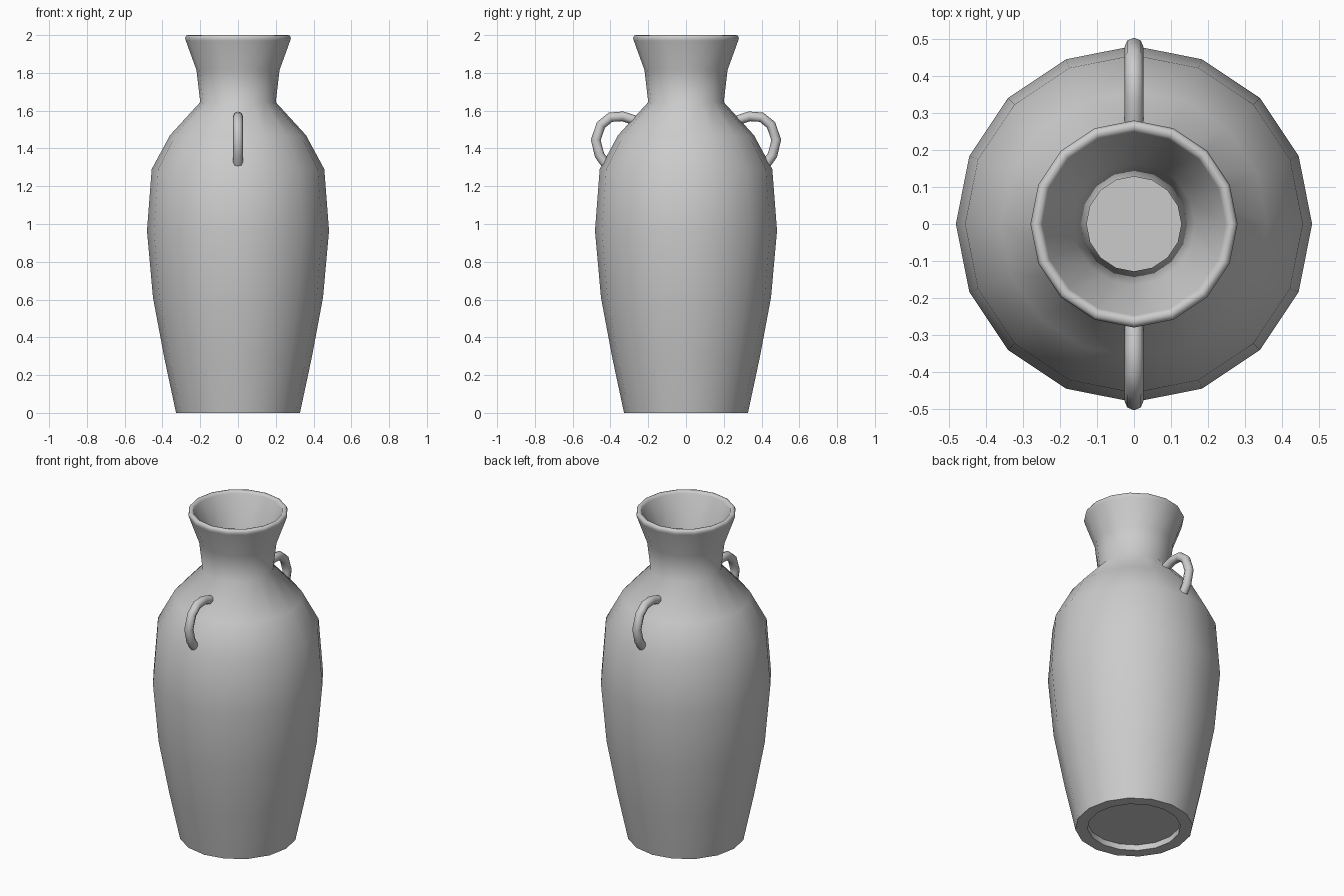
import bpy, bmesh, math

if "Cube" in bpy.data.objects:
    bpy.data.objects.remove(bpy.data.objects["Cube"])

SIDES = 16


def lathe(name, profile):
    """Revolve an (r, z) profile around z; r = 0 ends become poles."""
    bm = bmesh.new()
    rings = []
    for r, z in profile:
        if r == 0:
            rings.append([bm.verts.new((0, 0, z))] * SIDES)
        else:
            rings.append([bm.verts.new((r * math.cos(2 * math.pi * i / SIDES),
                                        r * math.sin(2 * math.pi * i / SIDES), z))
                          for i in range(SIDES)])
    for a, b in zip(rings, rings[1:]):
        for i in range(SIDES):
            j = (i + 1) % SIDES
            quad = list(dict.fromkeys((a[i], a[j], b[j], b[i])))
            bm.faces.new(quad)
    bmesh.ops.recalc_face_normals(bm, faces=bm.faces)
    mesh = bpy.data.meshes.new(name)
    bm.to_mesh(mesh)
    bm.free()
    ob = bpy.data.objects.new(name, mesh)
    bpy.context.collection.objects.link(ob)
    return ob


def smooth(ob, angle):
    bpy.ops.object.select_all(action='DESELECT')
    ob.select_set(True)
    bpy.context.view_layer.objects.active = ob
    bpy.ops.object.shade_smooth_by_angle(angle=math.radians(angle))


# Vase body: recessed foot, outer wall, rounded lip, then the hollow inside
foot = [(0, 0.035), (0.26, 0.035), (0.26, 0)]
outer = [(0.328, 0), (0.39, 0.29), (0.45, 0.61), (0.482, 0.965), (0.457, 1.29),
         (0.36, 1.47), (0.2, 1.645), (0.22, 1.815)]
lip = [(0.276, 1.97), (0.28, 1.985), (0.274, 1.998), (0.264, 2.0),
       (0.254, 1.998), (0.248, 1.985)]
inner = [(0.165, 1.815), (0.128, 1.645), (0.29, 1.45), (0.385, 1.27), (0.41, 0.965),
         (0.38, 0.61), (0.32, 0.29), (0.26, 0.07), (0, 0.07)]
smooth(lathe("vase_body", foot + outer + lip + inner), 60)


# Loop handles on the front and back shoulders
PATH = [(0.26, 1.545), (0.335, 1.57), (0.40, 1.565), (0.45, 1.525),
        (0.478, 1.445), (0.458, 1.365), (0.415, 1.305)]


def handle(name, side):
    curve = bpy.data.curves.new(name, 'CURVE')
    curve.dimensions = '3D'
    curve.bevel_depth = 0.026
    curve.bevel_resolution = 2
    curve.use_fill_caps = True
    spline = curve.splines.new('POLY')
    spline.points.add(len(PATH) - 1)
    for p, (y, z) in zip(spline.points, PATH):
        p.co = (0, side * y, z, 1)
    spline.use_smooth = True
    ob = bpy.data.objects.new(name, curve)
    bpy.context.collection.objects.link(ob)


handle("front_handle", -1)
handle("back_handle", 1)
